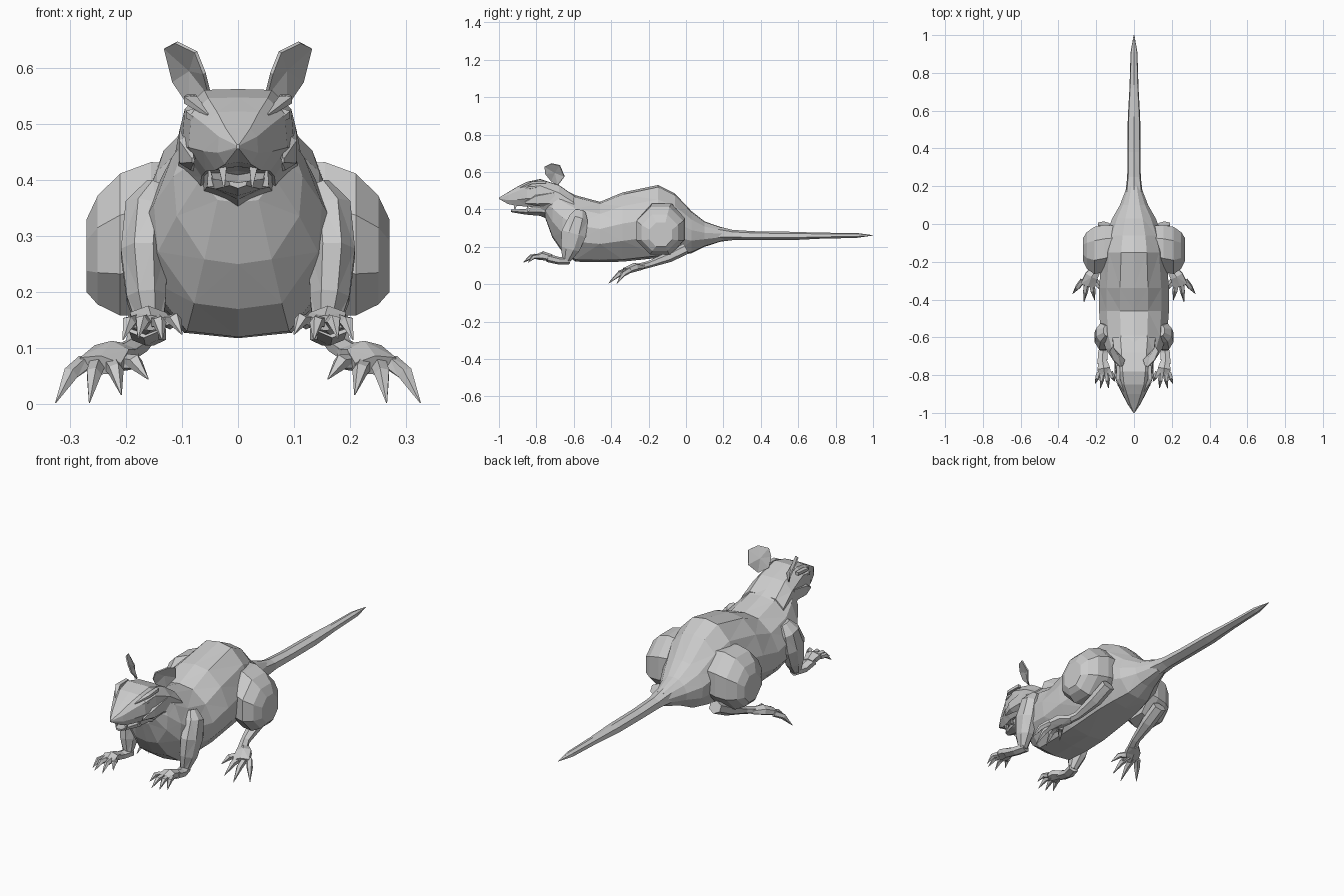
import bpy, bmesh, math
from mathutils import Vector

fur = bpy.data.materials.new("grey_fur")
fur.diffuse_color = (0.6, 0.6, 0.6, 1)


def loft(name, rings, mirror=False, tri=True):
    """Skin a list of equal-length closed rings and cap both ends."""
    bm = bmesh.new()
    vs = [[bm.verts.new(p) for p in r] for r in rings]
    n = len(rings[0])
    for a, b in zip(vs, vs[1:]):
        for i in range(n):
            j = (i + 1) % n
            bm.faces.new((a[i], a[j], b[j], b[i]))
    bm.faces.new(vs[0])
    bm.faces.new(vs[-1])
    bmesh.ops.recalc_face_normals(bm, faces=bm.faces)
    if tri:
        bmesh.ops.triangulate(bm, faces=[f for f in bm.faces if len(f.verts) == 4])
    return finish(name, bm, mirror)


def finish(name, bm, mirror):
    me = bpy.data.meshes.new(name)
    bm.to_mesh(me)
    bm.free()
    me.materials.append(fur)
    ob = bpy.data.objects.new(name, me)
    bpy.context.collection.objects.link(ob)
    if mirror:
        ob.modifiers.new("mirror", 'MIRROR')
    return ob


def trunk(name, stations, half):
    """Rings across y: station = (y, z_low, z_high, half_width)."""
    full = half + [(-x, z) for x, z in half[-2:0:-1]]
    return loft(name, [[(fx * w, y, lo + fz * (hi - lo)) for fx, fz in full]
                       for y, lo, hi, w in stations])


def limb(name, stations, sides=6, ref=(1, 0, 0)):
    """Tube along a path: station = (x, y, z, radius_across, radius_up)."""
    pts = [Vector(s[:3]) for s in stations]
    rings = []
    for i, s in enumerate(stations):
        t = (pts[min(i + 1, len(pts) - 1)] - pts[max(i - 1, 0)]).normalized()
        up = t.cross(Vector(ref)).normalized()
        side = up.cross(t).normalized()
        rings.append([pts[i] + side * s[3] * math.cos(a) + up * s[4] * math.sin(a)
                      for a in (math.tau * (k + 0.5) / sides for k in range(sides))])
    return loft(name, rings, True)


# torso, from chest to rump
trunk("body", [
    (-0.755, 0.36, 0.50, 0.07), (-0.715, 0.25, 0.535, 0.115),
    (-0.66, 0.17, 0.51, 0.15), (-0.59, 0.12, 0.475, 0.175),
    (-0.46, 0.118, 0.44, 0.185), (-0.34, 0.12, 0.49, 0.185),
    (-0.15, 0.14, 0.53, 0.17), (-0.06, 0.15, 0.485, 0.15),
    (0.03, 0.165, 0.39, 0.115), (0.10, 0.20, 0.335, 0.075),
    (0.20, 0.232, 0.30, 0.036)],
    [(0, 1), (0.4, 0.97), (0.78, 0.8), (1, 0.55), (0.95, 0.3), (0.52, 0.03), (0, 0)])

# tail
trunk("tail", [(0.17, 0.225, 0.31, 0.045), (0.25, 0.235, 0.29, 0.036),
               (0.38, 0.235, 0.282, 0.034), (0.56, 0.235, 0.28, 0.033),
               (0.72, 0.243, 0.275, 0.024), (0.91, 0.247, 0.274, 0.018),
               (1.0, 0.26, 0.262, 0.002)],
      [(0, 1), (0.85, 0.8), (1, 0.3), (0, 0)])

# head and muzzle
trunk("head", [(-0.60, 0.30, 0.475, 0.12), (-0.68, 0.34, 0.53, 0.11),
               (-0.78, 0.40, 0.562, 0.10), (-0.85, 0.41, 0.547, 0.088),
               (-0.90, 0.413, 0.522, 0.062), (-0.95, 0.425, 0.492, 0.036),
               (-1.0, 0.455, 0.463, 0.003)],
      [(0, 1), (0.6, 0.99), (0.95, 0.78), (1, 0.35), (0.65, 0.04), (0, 0.1)])

# lower jaw
trunk("jaw", [(-0.70, 0.33, 0.43, 0.085), (-0.78, 0.365, 0.42, 0.07),
              (-0.86, 0.372, 0.402, 0.05), (-0.935, 0.385, 0.398, 0.018)],
      [(0, 0.8), (0.9, 1), (0.8, 0.4), (0, 0)])

# upper fangs, lower teeth and whisker-side cheek points
limb("fang", [(0.028, -0.91, 0.43, 0.012, 0.012), (0.025, -0.918, 0.385, 0.001, 0.001)], 4)
limb("lower_tooth", [(0.048, -0.84, 0.39, 0.01, 0.01), (0.052, -0.85, 0.425, 0.001, 0.001)], 4)
limb("cheek", [(0.08, -0.70, 0.46, 0.03, 0.05), (0.09, -0.80, 0.45, 0.018, 0.035),
               (0.08, -0.86, 0.435, 0.003, 0.006)], 5)

# slanted brows above small eyes
limb("brow", [(0.083, -0.75, 0.545, 0.012, 0.010), (0.085, -0.82, 0.543, 0.016, 0.009),
              (0.052, -0.885, 0.515, 0.004, 0.004)], 4)
limb("eye", [(0.088, -0.80, 0.520, 0.006, 0.006), (0.082, -0.835, 0.517, 0.014, 0.011),
             (0.068, -0.87, 0.503, 0.004, 0.004)], 5)

# thin ears leaning outward
bm = bmesh.new()
rim = [(0.05, -0.72, 0.55), (0.06, -0.752, 0.59), (0.075, -0.755, 0.628),
       (0.11, -0.72, 0.645), (0.13, -0.675, 0.635), (0.115, -0.65, 0.575),
       (0.085, -0.685, 0.53)]
vs = [bm.verts.new(p) for p in rim]
mid = bm.verts.new((0.085, -0.70, 0.595))
for i in range(len(vs)):
    bm.faces.new((vs[i], vs[(i + 1) % len(vs)], mid))
bmesh.ops.recalc_face_normals(bm, faces=bm.faces)
ear = finish("ear", bm, True)
thick = ear.modifiers.new("thickness", 'SOLIDIFY')
thick.thickness = 0.006
thick.offset = 0

# thighs: octagons stacked outward along x = (x, y, z, radius_y, radius_z)
loft("thigh", [[(x, y + ry * math.cos(a), z + rz * math.sin(a))
                for a in (math.tau * (k + 0.5) / 8 for k in range(8))]
               for x, y, z, ry, rz in [(0.11, -0.12, 0.30, 0.12, 0.14),
                                       (0.155, -0.13, 0.295, 0.135, 0.148),
                                       (0.21, -0.14, 0.285, 0.135, 0.137),
                                       (0.25, -0.14, 0.275, 0.105, 0.105),
                                       (0.27, -0.135, 0.265, 0.066, 0.07)]], True, False)

# shins and hind feet
limb("shin", [(0.16, 0.0, 0.19, 0.035, 0.03), (0.165, -0.09, 0.145, 0.035, 0.028),
              (0.18, -0.20, 0.105, 0.022, 0.018), (0.205, -0.26, 0.09, 0.025, 0.018)], 6)
limb("hind_foot", [(0.195, -0.235, 0.092, 0.026, 0.016), (0.225, -0.275, 0.09, 0.04, 0.024),
                   (0.245, -0.325, 0.07, 0.045, 0.018)], 6)

# upper arms and forearms
limb("upper_arm", [(0.145, -0.565, 0.39, 0.02, 0.03), (0.162, -0.575, 0.35, 0.042, 0.055),
                   (0.168, -0.60, 0.27, 0.044, 0.072), (0.163, -0.62, 0.19, 0.038, 0.055),
                   (0.155, -0.64, 0.125, 0.022, 0.022)], 8)
limb("forearm", [(0.15, -0.625, 0.125, 0.026, 0.02), (0.165, -0.68, 0.125, 0.028, 0.02),
                 (0.168, -0.74, 0.14, 0.03, 0.022)], 6)
limb("hand", [(0.168, -0.72, 0.14, 0.026, 0.02), (0.16, -0.765, 0.152, 0.038, 0.024),
              (0.155, -0.80, 0.145, 0.04, 0.014)], 6)


def digit(name, root, tip, r):
    """Arched toe that drops to a pointed claw."""
    a, b = Vector(root), Vector(tip)
    knuckle = a.lerp(b, 0.5) + Vector((0, 0, 0.015))
    limb(name, [(*a, r, r), (*knuckle, r * 0.9, r * 0.9), (*b, 0.001, 0.001)], 5)


# toes and fingers
for i, tip in enumerate([(0.325, -0.37, 0.003), (0.265, -0.415, 0.003),
                         (0.208, -0.405, 0.017), (0.16, -0.36, 0.045)]):
    digit(f"toe_{i + 1}", (0.272 - 0.022 * i, -0.30, 0.075), tip, 0.016)
for i, tip in enumerate([(0.205, -0.845, 0.115), (0.178, -0.87, 0.118),
                         (0.135, -0.87, 0.115), (0.10, -0.835, 0.125)]):
    digit(f"finger_{i + 1}", (0.185 - 0.02 * i, -0.785, 0.147), tip, 0.014)
